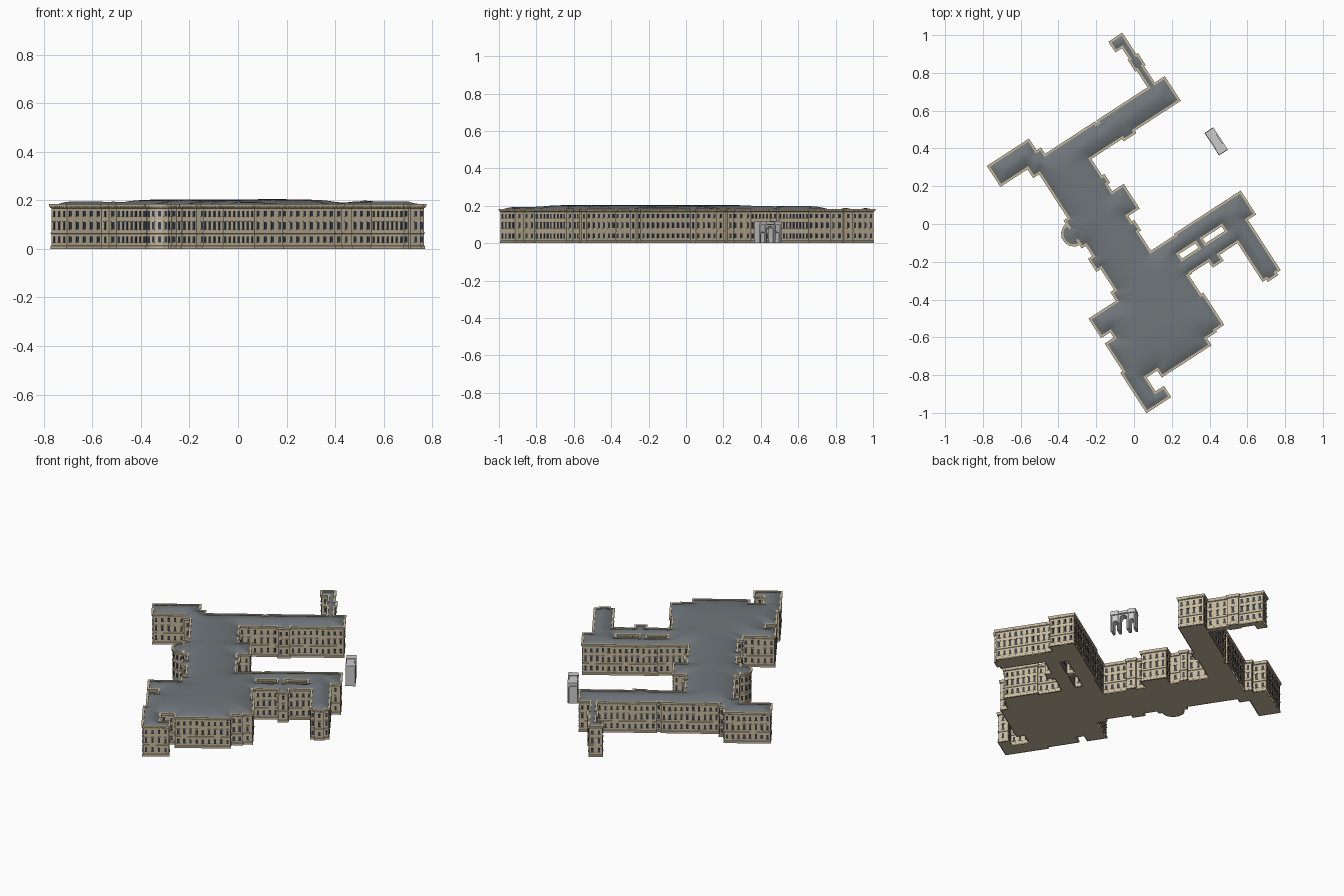
import bpy, bmesh, math
from mathutils import Vector, Matrix

if "Cube" in bpy.data.objects:
    bpy.data.objects.remove(bpy.data.objects["Cube"])

A = math.radians(33)
ROT = Matrix.Rotation(A, 4, 'Z')   # plan is laid out square, then turned


def material(name, col):
    m = bpy.data.materials.new(name)
    m.diffuse_color = (*col, 1)
    m.use_nodes = True
    m.node_tree.nodes["Principled BSDF"].inputs["Base Color"].default_value = m.diffuse_color
    return m


STONE = material("stone", (.56, .48, .33))
TRIM = material("trim", (.62, .55, .40))
GLASS = material("glass", (.04, .05, .075))
SLATE = material("slate", (.16, .18, .195))
MARBLE = material("marble", (.62, .63, .62))


def finish(bm, name, mat, smooth=False):
    bmesh.ops.transform(bm, matrix=ROT, verts=bm.verts)
    me = bpy.data.meshes.new(name)
    bm.to_mesh(me)
    bm.free()
    me.materials.append(mat)
    if smooth:
        for p in me.polygons:
            p.use_smooth = True
    ob = bpy.data.objects.new(name, me)
    bpy.context.collection.objects.link(ob)
    return ob


def box(bm, c, size, ang=0):
    m = Matrix.Translation(c) @ Matrix.Rotation(ang, 4, 'Z') @ Matrix.Diagonal((*size, 1))
    bmesh.ops.create_cube(bm, size=1, matrix=m)


# Plan blocks: u0, u1, v0, v1
BLOCKS = [
    (-.478, -.228, .558, .674), (-.307, -.2, .502, .6), (-.27, -.01, -.3, .558),   # north-west, spine
    (-.24, .115, .42, .56), (.1, .16, .42, .548), (.14, .555, .42, .56), (.2, .265, .405, .45),  # north wing
    (.462, .492, .55, .83), (.453, .502, .68, .74), (.42, .492, .823, .875),       # thin wing
    (-.295, -.2, .05, .21), (-.297, -.2, -.096, -.03),                             # west pavilions
    (-.1, .062, .06, .2), (-.1, .005, .26, .3), (-.1, .005, -.04, .01),            # east pavilions
    (-.294, -.2, -.4, -.243), (-.467, -.2, -.404, -.297), (-.41, -.2, -.6, -.38),  # south-west
    (-.467, -.2, -.629, -.454), (-.482, -.395, -.868, -.629), (-.45, -.342, -.868, -.813),
    (-.2, .088, -.7, -.175), (-.42, .05, -.71, -.5), (-.312, -.014, -.754, -.6),   # south block
    (0, .102, -.7, -.512), (0, .105, -.38, -.175),
    (-.1, .562, -.255, -.175), (.156, .562, -.255, -.167), (.05, .43, -.375, -.3), # south-east wing
    (.225, .255, -.32, -.24), (.39, .562, -.302, -.2), (.412, .51, -.62, -.28),
    (.435, .485, -.635, -.6), (.231, .284, -.413, -.36)]


def grid_lines(vals, step=.022):
    vals = sorted(set(vals))
    out = []
    for a, b in zip(vals, vals[1:]):
        n = math.ceil((b - a) / step)
        out += [a + (b - a) * i / n for i in range(n)]
    return out + [vals[-1]]


US = grid_lines([b[i] for b in BLOCKS for i in (0, 1)])
VS = grid_lines([b[i] for b in BLOCKS for i in (2, 3)])
CELLS = set()
for i in range(len(US) - 1):
    for j in range(len(VS) - 1):
        u, v = (US[i] + US[i + 1]) / 2, (VS[j] + VS[j + 1]) / 2
        if any(b[0] < u < b[1] and b[2] < v < b[3] for b in BLOCKS):
            CELLS.add((i, j))


# Trace the outline of the joined blocks, solid on the left
def outlines():
    nxt = {}
    for i, j in CELLS:
        for a, b, nb in (((i, j), (i + 1, j), (i, j - 1)), ((i + 1, j), (i + 1, j + 1), (i + 1, j)),
                         ((i + 1, j + 1), (i, j + 1), (i, j + 1)), ((i, j + 1), (i, j), (i - 1, j))):
            if nb not in CELLS:
                nxt.setdefault(a, []).append(b)
    loops = []
    while nxt:
        start = p = next(iter(nxt))
        loop = []
        while True:
            loop.append(p)
            q = nxt[p].pop()
            if not nxt[p]:
                del nxt[p]
            p = q
            if p == start:
                break
        n = len(loop)
        keep = [loop[k] for k in range(n)
                if not (loop[k - 1][0] == loop[k][0] == loop[(k + 1) % n][0]
                        or loop[k - 1][1] == loop[k][1] == loop[(k + 1) % n][1])]
        loops.append([Vector((US[a], VS[b])) for a, b in keep])
    return loops


def normal(a, b):
    d = (b - a).normalized()
    return Vector((d.y, -d.x))


# Wall section: outward offset, height
SECTION = [(.003, 0), (.003, .012), (0, .014), (0, .062), (.003, .063), (.003, .067), (0, .068),
           (0, .167), (.004, .169), (.008, .177), (.008, .184), (-.004, .184), (-.004, .174)]


def sweep(bm, pts, closed):
    n = len(pts)
    rings = []
    for k in range(n):
        if closed or 0 < k < n - 1:
            n1, n2 = normal(pts[k - 1], pts[k]), normal(pts[k], pts[(k + 1) % n])
        else:
            n1 = n2 = normal(pts[0], pts[1]) if k == 0 else normal(pts[-2], pts[-1])
        m = (n1 + n2) / (1 + n1.dot(n2))
        rings.append([bm.verts.new((*(pts[k] + m * o), z)) for o, z in SECTION])
    for k in range(n if closed else n - 1):
        r, s = rings[k], rings[(k + 1) % n]
        for t in range(len(SECTION) - 1):
            bm.faces.new((r[t], s[t], s[t + 1], r[t + 1]))


# Windows, surrounds and cornice brackets along one wall edge
def dress(a, b, glass, trim):
    length, nor = (b - a).length, normal(a, b)
    ang = math.atan2(b.y - a.y, b.x - a.x)
    n = int(length / .031) if length > .031 else int(length > .022)
    for k in range(n):
        p = a.lerp(b, (k + .5) / n)
        for z, h in ((.039, .024), (.095, .03), (.145, .022)):
            box(glass, (*(p + nor * .001), z), (.012, .003, h), ang)
            box(trim, (*(p + nor * .0015), z - h / 2 - .0015), (.017, .006, .003), ang)
            if z == .095:
                box(trim, (*(p + nor * .0015), z + h / 2 + .002), (.018, .007, .004), ang)
    m = int(length / .013)
    for k in range(m):
        box(trim, (*(a.lerp(b, (k + .5) / m) + nor * .004), .1715), (.005, .007, .006), ang)


LOOPS = outlines()
BAY_C, BAY_R = Vector((-.295, .13)), .06
BAY = [BAY_C + BAY_R * Vector((math.cos(t), math.sin(t)))
       for t in (math.pi * (.5 + k / 7) for k in range(8))]
walls, glass, trim = bmesh.new(), bmesh.new(), bmesh.new()
for lp in LOOPS:
    sweep(walls, lp, True)
    for k in range(len(lp)):
        dress(lp[k - 1], lp[k], glass, trim)
sweep(walls, BAY, False)
for a, b in zip(BAY, BAY[1:]):
    dress(a, b, glass, trim)

# Underside and gently domed roof share the plan grid
SEGS = [(lp[k - 1], lp[k]) for lp in LOOPS for k in range(len(lp))]


def edge_distance(p):
    best = 9
    for a, b in SEGS:
        dx = max(min(a.x, b.x) - p[0], 0, p[0] - max(a.x, b.x))
        dy = max(min(a.y, b.y) - p[1], 0, p[1] - max(a.y, b.y))
        best = min(best, dx * dx + dy * dy)
    return math.sqrt(best)


def fill(bm, height, up):
    vs = {}
    for i, j in CELLS:
        q = []
        for c in ((i, j), (i + 1, j), (i + 1, j + 1), (i, j + 1)):
            if c not in vs:
                p = (US[c[0]], VS[c[1]])
                vs[c] = bm.verts.new((*p, height(p)))
            q.append(vs[c])
        bm.faces.new(q if up else q[::-1])


fill(walls, lambda p: 0, False)
walls.faces.new([walls.verts.new((*p, 0)) for p in reversed(BAY)])
finish(walls, "palace_walls", STONE)
finish(glass, "windows", GLASS)
finish(trim, "window_trim_and_brackets", TRIM)

roof = bmesh.new()
fill(roof, lambda p: .178 + .027 * (1 - math.exp(-edge_distance(p) / .05)), True)
finish(roof, "main_roof", SLATE, True)
cap = bmesh.new()
top = cap.verts.new((BAY_C.x + .03, BAY_C.y, .194))
rim = [cap.verts.new((*p, .178)) for p in BAY]
for a, b in zip(rim, rim[1:]):
    cap.faces.new((top, a, b))
finish(cap, "bay_roof", SLATE)

# Freestanding gateway: three arched openings in one profile, extruded
gate = bmesh.new()
prof = [(.06, 0)]
for c, w, h in ((.084, .011, .05), (.13, .019, .072), (.176, .011, .05)):
    prof.append((c - w, 0))
    prof += [(c - w * math.cos(math.pi * k / 8), h + w * math.sin(math.pi * k / 8)) for k in range(9)]
    prof.append((c + w, 0))
prof += [(.2, 0), (.2, .1), (.06, .1)]
f = gate.faces.new([gate.verts.new((.58, v, z)) for v, z in prof])
ext = bmesh.ops.extrude_face_region(gate, geom=[f])
bmesh.ops.translate(gate, vec=(.044, 0, 0), verts=[e for e in ext["geom"] if isinstance(e, bmesh.types.BMVert)])
bmesh.ops.recalc_face_normals(gate, faces=gate.faces)
box(gate, (.603, .13, .099), (.056, .142, .005))
box(gate, (.602, .13, .109), (.044, .136, .016))
for v in (.082, .178):
    box(gate, (.604, v, .11), (.054, .042, .019))
for v in (.064, .102, .158, .196):
    for u in (.579, .627):
        bmesh.ops.create_cone(gate, cap_ends=True, segments=10, radius1=.0042, radius2=.0036,
                              depth=.097, matrix=Matrix.Translation((u, v, .0485)))
finish(gate, "gateway_arch", MARBLE)
